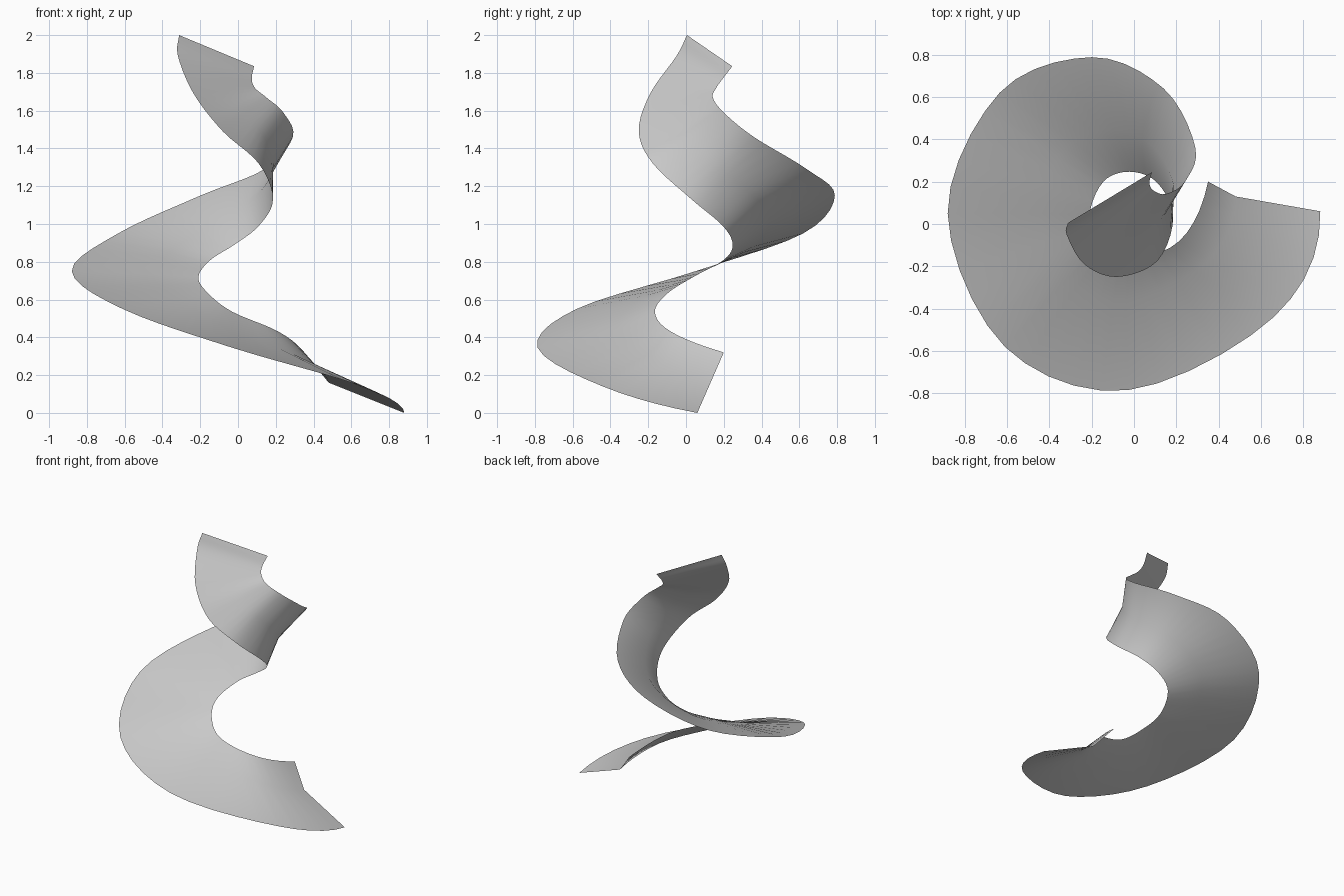
import bpy
from math import cos, sin, radians
from mathutils import Vector

if "Cube" in bpy.data.objects:
    bpy.data.objects.remove(bpy.data.objects["Cube"])

# Key points of the two ribbon edges, one per 45 degrees of turn
wide_edge = [(.88, .06, 0), (.66, -.44, .14), (-.03, -.785, .345), (-.61, -.58, .55),
             (-.88, .05, .75), (-.635, .62, .95), (-.2, .788, 1.15), (.14, .64, 1.29),
             (.29, .36, 1.46), (.24, .2, 1.59), (.15, .142, 1.67), (.09, .16, 1.72),
             (.073, .195, 1.77), (.085, .245, 1.835)]
core_edge = [(.35, .2, .32), (.215, -.08, .43), (-.03, -.165, .535), (-.16, -.095, .635),
             (-.21, .04, .72), (-.145, .2, .81), (-.02, .247, .89), (.11, .195, .99),
             (.185, .03, 1.13), (.11, -.175, 1.32), (-.08, -.25, 1.49), (-.235, -.19, 1.69),
             (-.318, -.05, 1.89), (-.312, .005, 2.0)]
STEPS = 5


def smooth_path(keys):
    """Catmull-Rom spline through the keys."""
    k = [Vector(p) for p in keys]
    k = [3 * k[0] - 3 * k[1] + k[2]] + k + [2 * k[-1] - k[-2]]
    out = []
    for i in range(1, len(k) - 2):
        a, b, c, d = k[i - 1:i + 3]
        for s in range(STEPS):
            t = s / STEPS
            out.append(.5 * (2 * b + (c - a) * t + (2 * a - 5 * b + 4 * c - d) * t * t
                             + (3 * b - a - 3 * c + d) * t ** 3))
    return out + [k[-2]]


# Three-point cross-section: edge, creased middle, edge
outer, inner = smooth_path(wide_edge), smooth_path(core_edge)
n = len(outer)
verts, faces = [], []
for i, (a, b) in enumerate(zip(outer, inner)):
    u = i / (n - 1)
    ang = radians(180 - 570 * u)
    pull = Vector((cos(ang), sin(ang), 0)) * .135 * (1 - u)
    verts += [a, (a + b) / 2 + pull, b]
for i in range(n - 1):
    for j in range(2):
        p = 3 * i + j
        faces.append((p, p + 1, p + 4, p + 3))

# Spiral ribbon
mesh = bpy.data.meshes.new("spiral_ribbon")
mesh.from_pydata(verts, [], faces)
mesh.polygons.foreach_set("use_smooth", [True] * len(mesh.polygons))
mesh.flip_normals()
ribbon = bpy.data.objects.new("spiral_ribbon", mesh)
bpy.context.collection.objects.link(ribbon)
